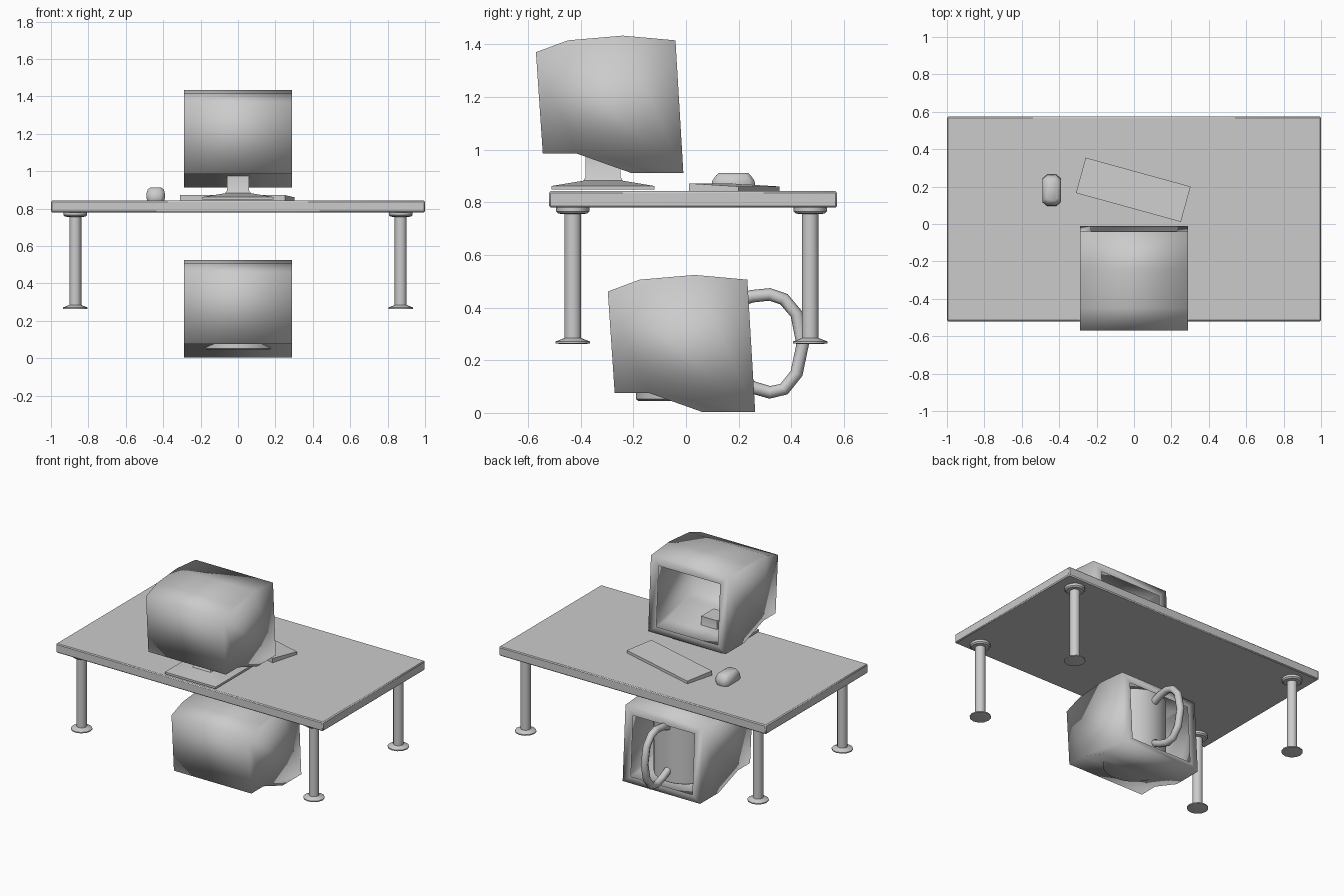
import bpy, bmesh, math
from mathutils import Vector, Matrix

if "Cube" in bpy.data.objects:
    bpy.data.objects.remove(bpy.data.objects["Cube"])


def finish(name, bm, angle=40, recalc=True):
    if recalc:
        bmesh.ops.recalc_face_normals(bm, faces=bm.faces)
    me = bpy.data.meshes.new(name)
    bm.to_mesh(me)
    bm.free()
    ob = bpy.data.objects.new(name, me)
    bpy.context.collection.objects.link(ob)
    bpy.ops.object.select_all(action='DESELECT')
    ob.select_set(True)
    bpy.context.view_layer.objects.active = ob
    bpy.ops.object.shade_smooth_by_angle(angle=math.radians(angle))
    return ob


def bevel(ob, width, segments=1):
    m = ob.modifiers.new("bevel", 'BEVEL')
    m.width, m.segments = width, segments
    return ob


def loft(bm, rings, cap=True):
    """Join equal-length rings of points, capping both ends."""
    vs = [[bm.verts.new(p) for p in r] for r in rings]
    n = len(vs[0])
    for a, b in zip(vs, vs[1:]):
        for i in range(n):
            bm.faces.new((a[i], a[(i + 1) % n], b[(i + 1) % n], b[i]))
    if cap:
        bm.faces.new(vs[0])
        bm.faces.new(vs[-1])


def rect(cx, cy, z, hx, hy):
    return [(cx + sx * hx, cy + sy * hy, z) for sx, sy in ((-1, -1), (1, -1), (1, 1), (-1, 1))]


def circle(cx, cy, z, r, n):
    return [(cx + r * math.cos(math.tau * i / n), cy + r * math.sin(math.tau * i / n), z) for i in range(n)]


# Desk top
bm = bmesh.new()
loft(bm, [rect(0, 0.027, 0.78, 1, 0.547), rect(0, 0.027, 0.842, 1, 0.547)])
bevel(finish("desk_top", bm), 0.006)

# Legs with top plate and foot
LEG = [(0.05, 0.262), (0.066, 0.264), (0.066, 0.271), (0.04, 0.281), (0.032, 0.285),
       (0.032, 0.755), (0.055, 0.757), (0.063, 0.765), (0.063, 0.782)]
for sx, side in ((-1, "left"), (1, "right")):
    for y, end in ((-0.43, "front"), (0.472, "back")):
        bm = bmesh.new()
        loft(bm, [circle(sx * 0.87, y, z, r, 12) for r, z in LEG])
        finish(f"{end}_{side}_leg", bm)

# Open-faced casing, used for the monitor and for the lower box
CASE = [(-0.01, 0.912), (-0.21, 0.912), (-0.415, 0.985), (-0.544, 0.985),
        (-0.57, 1.37), (-0.449, 1.415), (-0.24, 1.433), (-0.04, 1.415)]


def casing(name, dy, dz):
    bm = bmesh.new()
    sides = [[bm.verts.new((x, y + dy, z + dz)) for y, z in CASE] for x in (-0.29, 0.29)]
    l, r = sides
    for i in range(7):
        bm.faces.new((l[i], r[i], r[i + 1], l[i + 1]))
    bm.faces.new(l)
    bm.faces.new(r[::-1])
    # front bezel around the opening
    outer = [l[0], r[0], r[7], l[7]]
    inner = [bm.verts.new((x, -0.01 - 0.0596 * (z - 0.912) + dy, z + dz))
             for x, z in ((-0.23, 0.957), (0.23, 0.957), (0.23, 1.36), (-0.23, 1.36))]
    for i in range(4):
        j = (i + 1) % 4
        bm.faces.new((outer[i], inner[i], inner[j], outer[j]))
    return finish(name, bm, 100)


casing("monitor_casing", 0, 0)
casing("lower_casing", 0.273, -0.909)

# Monitor stand: square base sweeping up into the neck
bm = bmesh.new()
loft(bm, [rect(0, -0.315, z, hx, hy) for z, hx, hy in
          ((0.848, 0.19, 0.195), (0.862, 0.19, 0.195), (0.882, 0.07, 0.075),
           (0.895, 0.06, 0.067), (0.985, 0.06, 0.067))])
finish("monitor_stand", bm)

# Keyboard: thin wedge, turned on the desk
bm = bmesh.new()
loft(bm, [rect(0, 0, 0.842, 0.291, 0.098),
          [(x, y, z - 0.06 * y) for x, y, z in rect(0, 0, 0.866, 0.291, 0.098)]])
bmesh.ops.transform(bm, matrix=Matrix.Translation((-0.004, 0.183, 0)) @ Matrix.Rotation(math.radians(-15.4), 4, 'Z'),
                    verts=bm.verts)
finish("keyboard", bm)


# Mouse: stacked eight-sided rings
def octagon(z, hx, hy, cx=-0.44, cy=0.18):
    pts = [(-0.5, -1), (0.5, -1), (1, -0.75), (1, 0.75), (0.5, 1), (-0.5, 1), (-1, 0.75), (-1, -0.75)]
    return [(cx + a * hx, cy + b * hy, z) for a, b in pts]


bm = bmesh.new()
loft(bm, [octagon(0.842, 0.045, 0.08), octagon(0.855, 0.049, 0.084), octagon(0.882, 0.049, 0.08),
          octagon(0.902, 0.043, 0.066), octagon(0.912, 0.03, 0.055)])
finish("mouse", bm, 60)

# Mug standing inside the lower casing, hollow and open at the top
bm = bmesh.new()
loft(bm, [circle(0, 0.005, z, r, 32) for r, z in
          ((0.185, 0.045), (0.195, 0.052), (0.195, 0.485), (0.19, 0.49), (0.18, 0.485), (0.18, 0.075))])
finish("mug", bm)

# Mug handle: round tube swept along a path in the YZ plane
PATH = [(0.185, 0.42), (0.25, 0.443), (0.318, 0.45), (0.372, 0.432), (0.42, 0.375), (0.443, 0.26),
        (0.42, 0.15), (0.372, 0.09), (0.318, 0.078), (0.26, 0.095), (0.185, 0.13)]
bm = bmesh.new()
rings = []
for i, (y, z) in enumerate(PATH):
    a, b = PATH[max(i - 1, 0)], PATH[min(i + 1, len(PATH) - 1)]
    t = Vector((0, b[0] - a[0], b[1] - a[1])).normalized()
    n = t.cross(Vector((1, 0, 0)))
    r = 0.024
    rings.append([Vector((0, y, z)) + r * (math.cos(k * math.tau / 8) * Vector((1, 0, 0))
                  + math.sin(k * math.tau / 8) * n) for k in range(8)])
loft(bm, rings)
finish("mug_handle", bm, 60)
